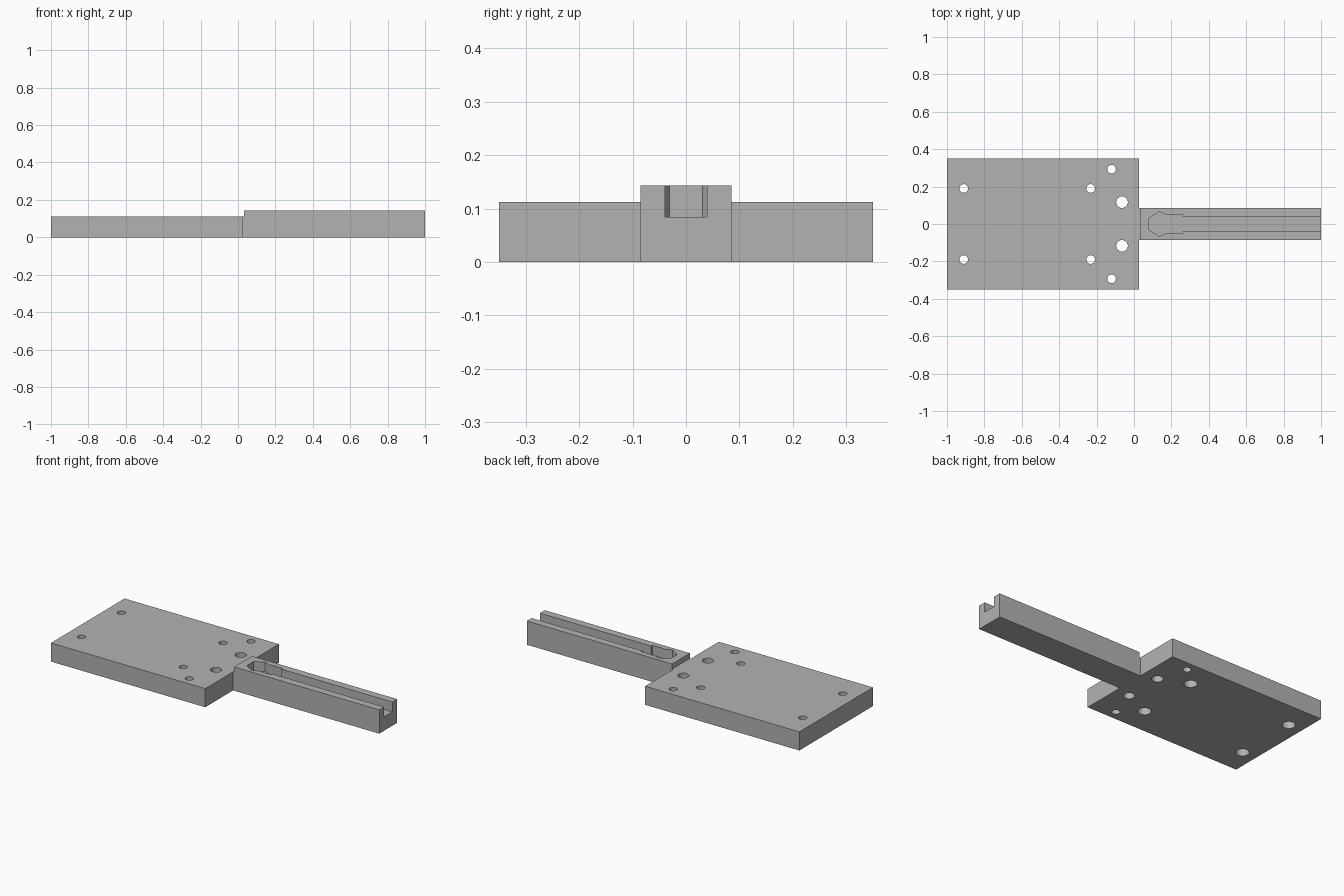
import bpy
import bmesh
from math import radians

cube = bpy.data.objects.get("Cube")
if cube:
    bpy.data.objects.remove(cube, do_unlink=True)

grey = bpy.data.materials.new("plain grey")
grey.use_nodes = True
colour = (0.45, 0.45, 0.45, 1)
grey.diffuse_color = colour
grey.node_tree.nodes["Principled BSDF"].inputs["Base Color"].default_value = colour


def prism(name, outline, z0, z1):
    """Extrude a flat outline from z0 up to z1."""
    bm = bmesh.new()
    face = bm.faces.new([bm.verts.new((x, y, z0)) for x, y in outline])
    top = bmesh.ops.extrude_face_region(bm, geom=[face])["geom"]
    verts = [v for v in top if isinstance(v, bmesh.types.BMVert)]
    bmesh.ops.translate(bm, vec=(0, 0, z1 - z0), verts=verts)
    bmesh.ops.recalc_face_normals(bm, faces=bm.faces)
    mesh = bpy.data.meshes.new(name)
    bm.to_mesh(mesh)
    bm.free()
    mesh.materials.append(grey)
    obj = bpy.data.objects.new(name, mesh)
    bpy.context.collection.objects.link(obj)
    return obj


def box(name, x0, x1, half_y, z0, z1):
    outline = [(x0, -half_y), (x1, -half_y), (x1, half_y), (x0, half_y)]
    return prism(name, outline, z0, z1)


def cylinder(name, x, y, r, z0, z1):
    bpy.ops.mesh.primitive_cylinder_add(
        vertices=32, radius=r, depth=z1 - z0, location=(x, y, (z0 + z1) / 2))
    obj = bpy.context.object
    obj.name = name
    obj.data.materials.append(grey)
    return obj


def combine(target, tool, operation):
    """Apply a boolean and discard the tool."""
    tool.hide_render = True
    mod = target.modifiers.new(operation, 'BOOLEAN')
    mod.operation = operation
    mod.solver = 'EXACT'
    mod.object = tool
    bpy.context.view_layer.objects.active = target
    bpy.ops.object.modifier_apply(modifier=mod.name)
    bpy.data.objects.remove(tool, do_unlink=True)


PLATE_TOP, ARM_TOP, SLOT_FLOOR = 0.112, 0.143, 0.084

# Base plate with a narrow arm standing slightly taller
body = box("plate_with_arm", -1, 0.027, 0.35, 0, PLATE_TOP)
combine(body, box("arm_root", 0, 0.5, 0.085, 0, PLATE_TOP), 'UNION')
combine(body, box("arm", 0.033, 1, 0.085, 0, ARM_TOP), 'UNION')

# Slot along the arm, ending in a pointed pocket
half = [(0.08, 0.031), (0.135, 0.065), (0.17, 0.051), (0.26, 0.051),
        (0.26, 0.039), (1.1, 0.039)]
outline = half + [(x, -y) for x, y in reversed(half)]
combine(body, prism("slot_cutter", outline, SLOT_FLOOR, 0.2), 'DIFFERENCE')

# Holes through the plate: x, y, radius, radius of the recess underneath
holes = [(-0.91, 0.19, 0.023, 0.036), (-0.232, 0.19, 0.023, 0.036),
         (-0.12, 0.293, 0.023, 0), (-0.064, 0.117, 0.031, 0)]
for x, y, r, recess in holes:
    for side in (-1, 1):
        combine(body, cylinder("hole_cutter", x, side * y, r, -0.1, 0.2), 'DIFFERENCE')
        if recess:
            combine(body, cylinder("recess_cutter", x, side * y, recess, -0.1, 0.055),
                    'DIFFERENCE')

# Round hole walls, crisp edges elsewhere
bpy.ops.object.select_all(action='DESELECT')
body.select_set(True)
bpy.context.view_layer.objects.active = body
bpy.ops.object.shade_smooth_by_angle(angle=radians(25))
